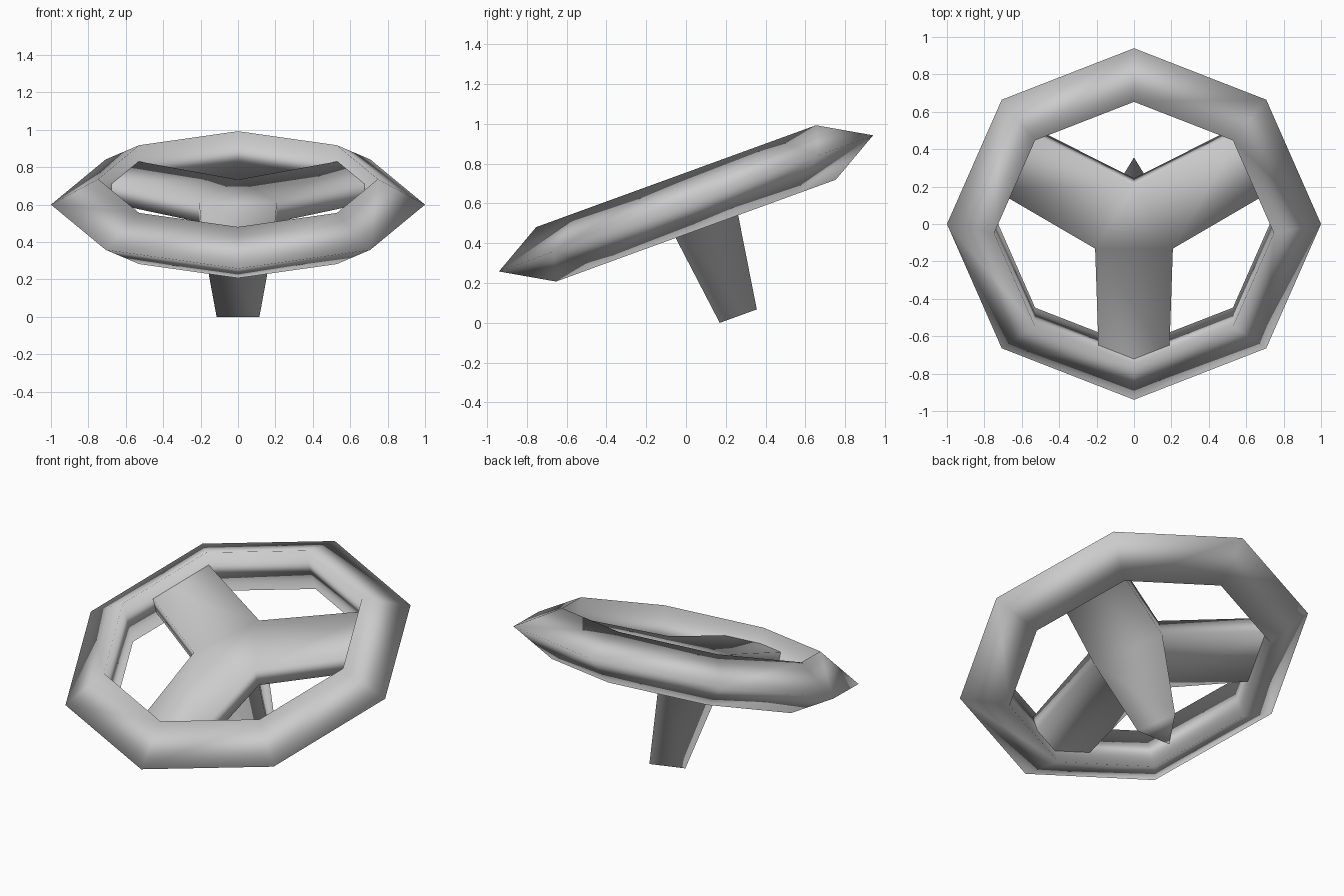
import bpy, bmesh
from math import radians
from mathutils import Matrix, Vector

if "Cube" in bpy.data.objects:
    bpy.data.objects.remove(bpy.data.objects["Cube"], do_unlink=True)

TILT = Matrix.Translation((0, 0, 0.6)) @ Matrix.Rotation(radians(20), 4, 'X')

grey = bpy.data.materials.new("plain_grey")
grey.use_nodes = True
grey.diffuse_color = (0.6, 0.6, 0.6, 1)
grey.node_tree.nodes["Principled BSDF"].inputs["Base Color"].default_value = (0.6, 0.6, 0.6, 1)


def finish(obj, name):
    """Name, colour, smooth and tilt a part."""
    obj.name = obj.data.name = name
    obj.data.materials.append(grey)
    obj.data.polygons.foreach_set("use_smooth", [True] * len(obj.data.polygons))
    obj.data.transform(TILT)
    obj.data.update()


def pull(bm, face, offset):
    """Extrude a face by an offset and return the moved end face."""
    end = bmesh.ops.extrude_discrete_faces(bm, faces=[face])["faces"][0]
    bmesh.ops.translate(bm, vec=offset, verts=end.verts[:])
    return end


# Rim: eight segments with a three-sided section
bpy.ops.mesh.primitive_torus_add(major_segments=8, minor_segments=3,
                                 major_radius=0.832, minor_radius=0.168)
finish(bpy.context.object, "rim")

# Hub: flat triangular prism, one corner towards the back
bm = bmesh.new()
bmesh.ops.create_cone(bm, cap_ends=True, segments=3, radius1=0.24, radius2=0.24, depth=0.11)
bm.normal_update()
sides = [f for f in bm.faces if abs(f.normal.z) < 0.5]
bottom = min(bm.faces, key=lambda f: f.normal.z)

# Spokes: tapered arms pulled from the hub sides into the rim
for side in sides:
    outward = side.normal.copy()
    across = outward.cross(Vector((0, 0, 1)))
    end = pull(bm, side, outward * 0.65)
    for v in end.verts:
        v.co -= across * v.co.dot(across) * 0.1
    bm.faces.remove(end)

# Column: tapered triangular post below the hub
foot = pull(bm, bottom, Vector((0, 0.02, -0.567)))
centre = foot.calc_center_median()
for v in foot.verts:
    v.co = centre.lerp(v.co, 0.55)

bmesh.ops.recalc_face_normals(bm, faces=bm.faces[:])
mesh = bpy.data.meshes.new("spokes_and_column")
bm.to_mesh(mesh)
bm.free()
body = bpy.data.objects.new("spokes_and_column", mesh)
bpy.context.collection.objects.link(body)
finish(body, "spokes_and_column")
